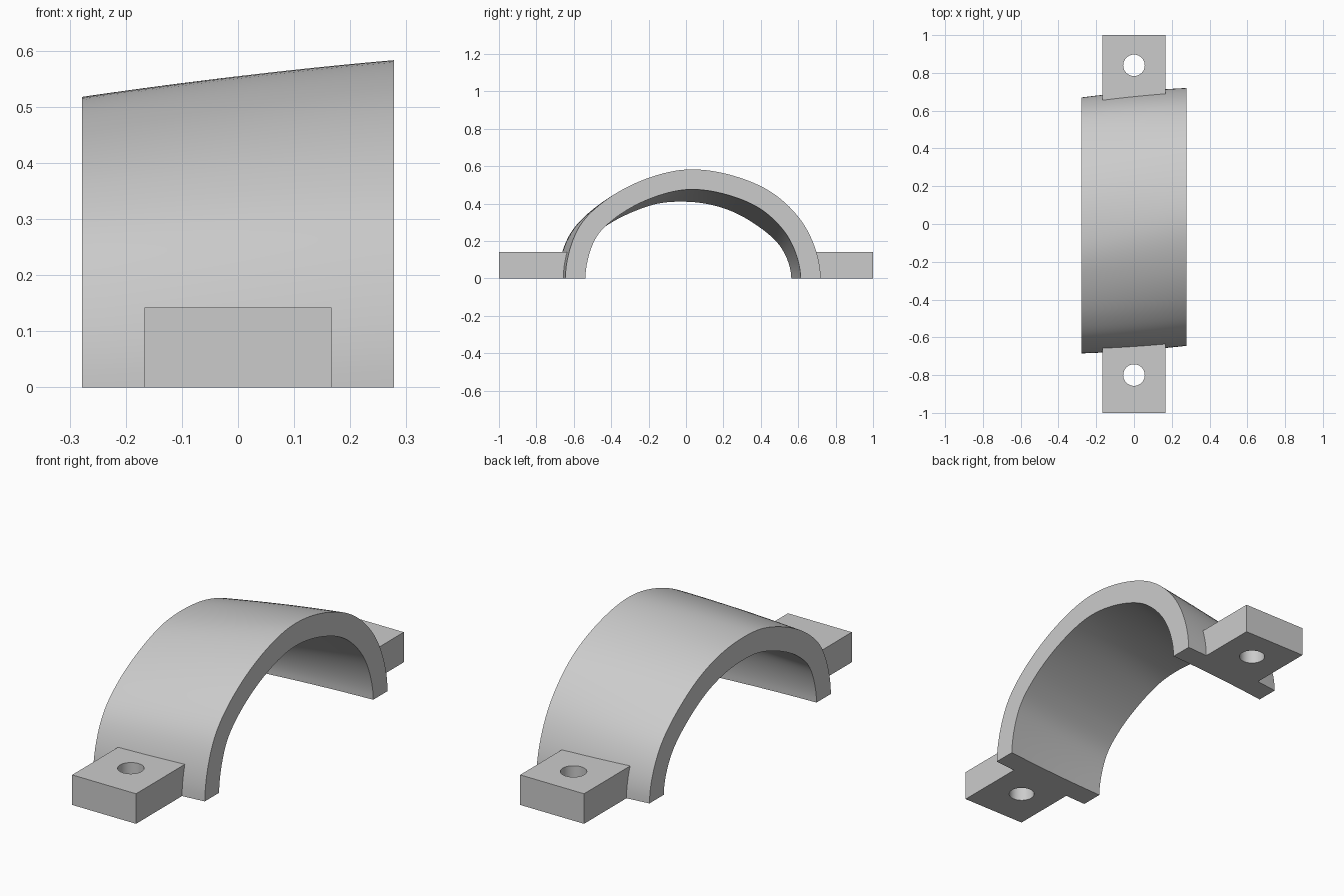
import bpy
import bmesh
from mathutils import Matrix, Vector

old = bpy.data.objects.get("Cube")
if old:
    bpy.data.objects.remove(old, do_unlink=True)

HALF_WIDTH = 0.278
WALL = 0.107
STEPS = 8
SECTIONS = 12

grey = bpy.data.materials.new("plain grey")
grey.use_nodes = True
grey.diffuse_color = (0.6, 0.6, 0.6, 1)
grey.node_tree.nodes["Principled BSDF"].inputs["Base Color"].default_value = (0.6, 0.6, 0.6, 1)


def make_object(name, bm):
    bmesh.ops.recalc_face_normals(bm, faces=bm.faces[:])
    mesh = bpy.data.meshes.new(name)
    bm.to_mesh(mesh)
    bm.free()
    mesh.materials.append(grey)
    obj = bpy.data.objects.new(name, mesh)
    bpy.context.collection.objects.link(obj)
    return obj


def smooth(obj):
    bpy.ops.object.select_all(action='DESELECT')
    obj.select_set(True)
    bpy.context.view_layer.objects.active = obj
    bpy.ops.object.shade_smooth_by_angle(angle=0.6)


def spline(points):
    """Smooth curve through the points, upright where it meets the ground."""
    p = [Vector(q) for q in points]
    p = [Vector((p[1].x, -p[1].y))] + p + [Vector((p[-2].x, -p[-2].y))]
    curve = []
    for a, b, c, d in zip(p, p[1:], p[2:], p[3:]):
        for i in range(STEPS):
            t = i / STEPS
            curve.append(0.5 * (2 * b + (c - a) * t + (2 * a - 5 * b + 4 * c - d) * t ** 2
                                + (3 * b - a - 3 * c + d) * t ** 3))
    return curve + [p[-2]]


def inset(curve):
    """Offset a profile inwards by the wall thickness."""
    inner = []
    last = len(curve) - 1
    for i, point in enumerate(curve):
        if i == 0:
            normal = Vector((1, 0))
        elif i == last:
            normal = Vector((-1, 0))
        else:
            along = (curve[i + 1] - curve[i - 1]).normalized()
            normal = Vector((along.y, -along.x))
        inner.append(point + normal * WALL)
    return inner


# Arched band, lofted between a lower and a higher outline (y, z)
low_end = spline([(-.685, 0), (-.63, .22), (-.5, .36), (-.3, .465), (-.1, .515),
                  (.15, .5), (.38, .41), (.59, .235), (.67, 0)])
high_end = spline([(-.645, 0), (-.59, .24), (-.46, .395), (-.246, .52), (0, .582),
                   (.25, .55), (.48, .445), (.65, .255), (.72, 0)])

bm = bmesh.new()
rings = []
for s in range(SECTIONS + 1):
    t = s / SECTIONS
    bulge = 1 + 0.032 * t * (1 - t)
    outer = [a.lerp(b, t) * bulge for a, b in zip(low_end, high_end)]
    loop = outer + inset(outer)[::-1]
    x = HALF_WIDTH * (2 * t - 1)
    rings.append([bm.verts.new((x, q.x, q.y)) for q in loop])
count = len(rings[0])
for r0, r1 in zip(rings, rings[1:]):
    for i in range(count):
        j = (i + 1) % count
        bm.faces.new((r0[i], r0[j], r1[j], r1[i]))
for ring in (rings[0], rings[-1]):
    for i in range(count // 2 - 1):
        bm.faces.new((ring[i], ring[i + 1], ring[count - 2 - i], ring[count - 1 - i]))
smooth(make_object("arched_band", bm))


# Mounting tabs with bolt holes
def mounting_tab(name, y0, y1, hole_y):
    bm = bmesh.new()
    size = Matrix.Diagonal((0.334, y1 - y0, 0.142, 1))
    bmesh.ops.create_cube(bm, size=1, matrix=Matrix.Translation((0, (y0 + y1) / 2, 0.071)) @ size)
    tab = make_object(name, bm)

    bm = bmesh.new()
    bmesh.ops.create_cone(bm, cap_ends=True, segments=48, radius1=0.057, radius2=0.057,
                          depth=0.5, matrix=Matrix.Translation((0, hole_y, 0.071)))
    cutter = make_object(name + "_cutter", bm)
    cutter.hide_render = True

    cut = tab.modifiers.new("bolt hole", 'BOOLEAN')
    cut.operation = 'DIFFERENCE'
    cut.solver = 'EXACT'
    cut.object = cutter
    bpy.context.view_layer.objects.active = tab
    bpy.ops.object.modifier_apply(modifier=cut.name)
    bpy.data.objects.remove(cutter, do_unlink=True)
    smooth(tab)


mounting_tab("front_tab", -1, -0.6, -0.8)
mounting_tab("back_tab", 0.63, 1, 0.84)
